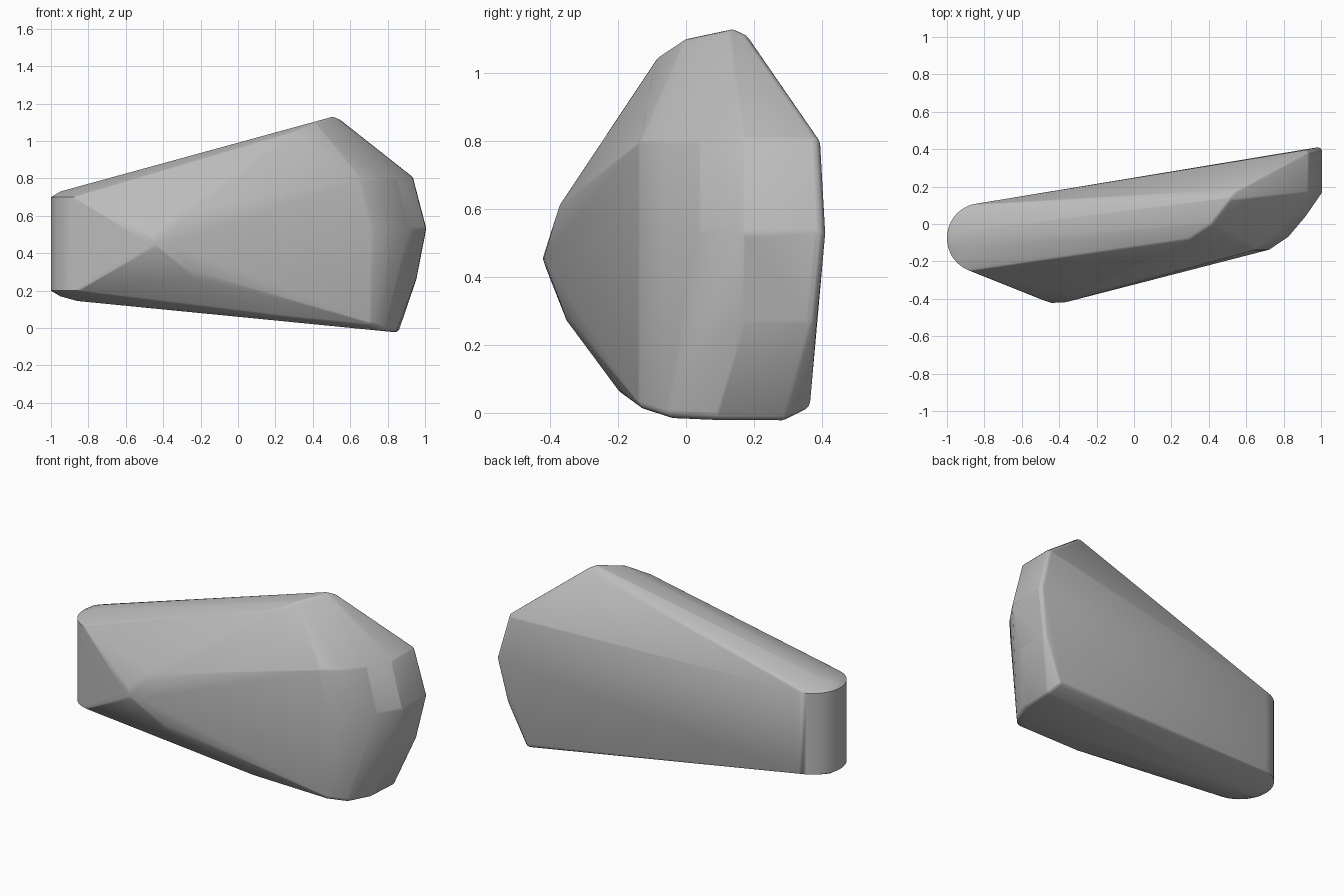
import bpy
import bmesh
from math import cos, sin, radians
from mathutils import Vector

cube = bpy.data.objects.get("Cube")
if cube:
    bpy.data.objects.remove(cube, do_unlink=True)

grey = bpy.data.materials.new("plain grey")
grey.use_nodes = True
colour = (0.5, 0.5, 0.5, 1)
grey.diffuse_color = colour
grey.node_tree.nodes["Principled BSDF"].inputs["Base Color"].default_value = colour

bm = bmesh.new()
middle = Vector((0.1, 0, 0.5))


def soft_corner(point, radius=0.025):
    """Ball of points just inside a corner, so the hull is rounded there."""
    p = Vector(point)
    centre = p + (middle - p).normalized() * radius
    ball = bmesh.ops.create_icosphere(bm, subdivisions=2, radius=radius)
    bmesh.ops.translate(bm, verts=ball["verts"], vec=centre)


# Narrow rounded end: upright half cylinder with slightly domed caps
for i in range(25):
    a = radians(90 + i * 7.5)
    x, y = -0.82 + 0.18 * cos(a), -0.075 + 0.185 * sin(a)
    for z in (0.2, 0.7):
        bm.verts.new((x, y, z))
for x, rise in ((-0.95, 0.03), (-0.86, 0.055)):
    for y in (-0.11, -0.04):
        bm.verts.new((x, y, 0.7 + rise))
        bm.verts.new((x, y, 0.2 - rise))

# Front bulge
for p in ((-0.5, -0.39, 0.45), (-0.42, -0.39, 0.45),
          (-0.36, -0.355, 0.59), (-0.3, -0.335, 0.28), (0.2, -0.27, 0.5)):
    soft_corner(p, 0.07)

# Upper ridge and peak
for p in ((0.3, -0.07, 1.05), (0.42, 0.01, 1.1), (0.52, 0.14, 1.125), (0.55, 0.17, 1.11)):
    soft_corner(p)

# Wide end: rim levels, each as height, outward reach and back depth
for z, reach, back in ((0.8, 0.935, 0.38), (0.53, 1.005, 0.395), (0.27, 0.955, 0.37)):
    for dx, y in ((-0.27, -0.12), (-0.17, -0.05), (-0.08, 0.06), (0, 0.18), (0, back)):
        soft_corner((reach + dx, y, z))

# Lower edge
for p in ((0.25, -0.19, 0.06), (0.72, -0.12, 0.02), (0.79, -0.04, -0.005),
          (0.85, 0.1, -0.01), (0.86, 0.29, -0.01), (0.84, 0.35, 0.02)):
    soft_corner(p)

# Wrap a skin around the corners
bmesh.ops.delete(bm, geom=bm.faces[:] + bm.edges[:], context="EDGES_FACES")
hull = bmesh.ops.convex_hull(bm, input=bm.verts[:])
unused = {g for g in hull["geom_interior"] + hull["geom_unused"] if isinstance(g, bmesh.types.BMVert)}
bmesh.ops.delete(bm, geom=list(unused), context="VERTS")
bmesh.ops.delete(bm, geom=[v for v in bm.verts if not v.link_faces], context="VERTS")
bmesh.ops.recalc_face_normals(bm, faces=bm.faces[:])

mesh = bpy.data.meshes.new("wedge_body")
bm.to_mesh(mesh)
bm.free()
mesh.materials.append(grey)
body = bpy.data.objects.new("wedge_body", mesh)
bpy.context.collection.objects.link(body)
bpy.context.view_layer.objects.active = body
body.select_set(True)
bpy.ops.object.shade_smooth_by_angle(angle=radians(35))
